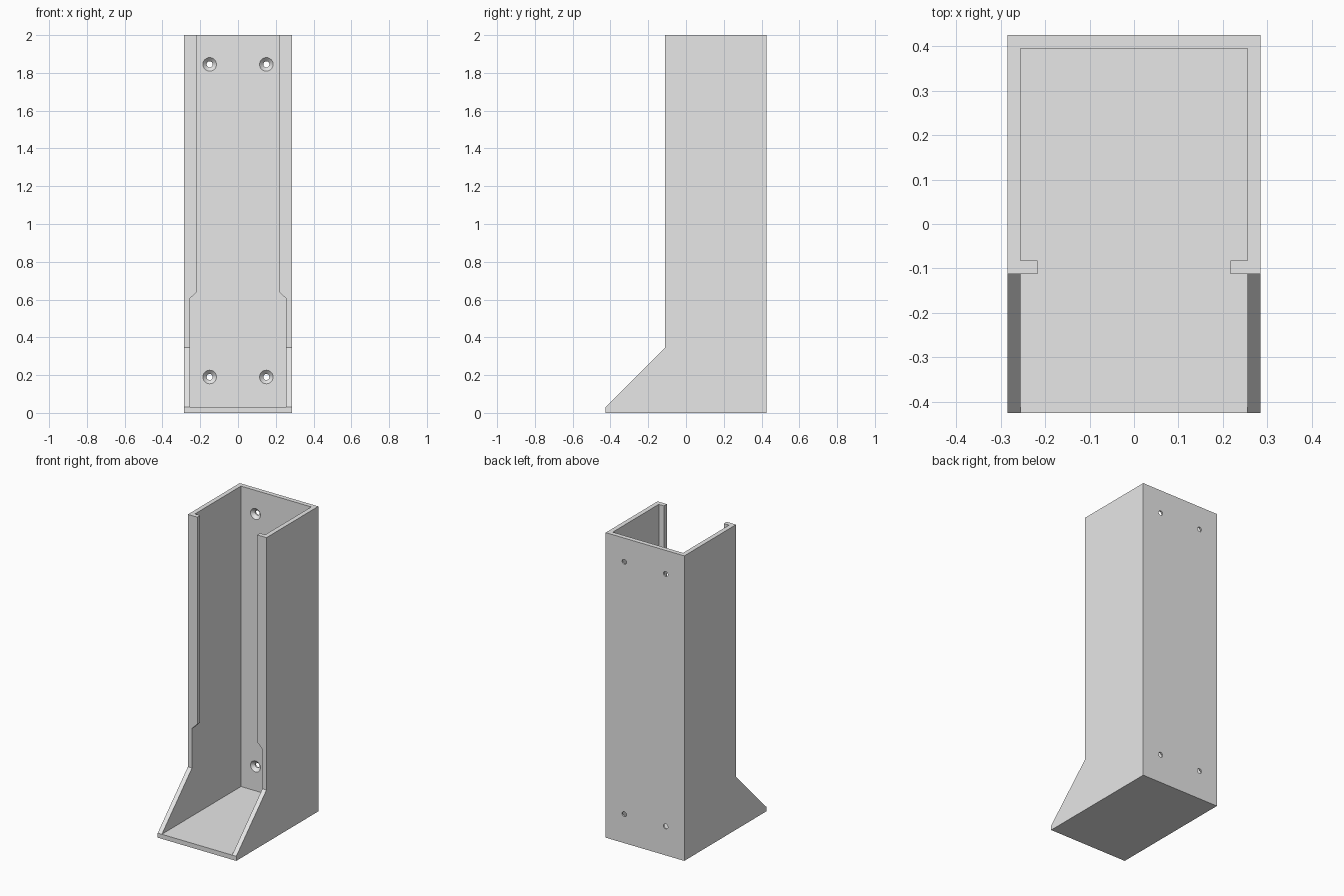
import bpy, bmesh
from mathutils import Vector, Matrix

cube = bpy.data.objects.get("Cube")
if cube:
    bpy.data.objects.remove(cube, do_unlink=True)

HALF_W, DEPTH, TOP = 0.285, 0.425, 2.0
WALL = 0.03
INNER_W, INNER_BACK = HALF_W - WALL, DEPTH - WALL
LIP_FRONT, LIP_X = -0.112, 0.217

grey = bpy.data.materials.new("plain grey")
grey.use_nodes = True
colour = (0.8, 0.8, 0.8, 1)
grey.diffuse_color = colour
grey.node_tree.nodes["Principled BSDF"].inputs["Base Color"].default_value = colour


def finish(name, bm):
    bmesh.ops.recalc_face_normals(bm, faces=bm.faces)
    mesh = bpy.data.meshes.new(name)
    bm.to_mesh(mesh)
    bm.free()
    mesh.materials.append(grey)
    obj = bpy.data.objects.new(name, mesh)
    bpy.context.collection.objects.link(obj)
    return obj


def prism(name, points, sweep):
    """Extrude a closed outline along the sweep vector."""
    bm = bmesh.new()
    face = bm.faces.new([bm.verts.new(p) for p in points])
    out = bmesh.ops.extrude_face_region(bm, geom=[face], use_keep_orig=True)
    verts = [g for g in out["geom"] if isinstance(g, bmesh.types.BMVert)]
    bmesh.ops.translate(bm, verts=verts, vec=Vector(sweep))
    return finish(name, bm)


def screw_hole(x, z):
    """Countersunk hole, wide on the inside of the back wall."""
    bm = bmesh.new()
    rings = []
    for y, r in ((INNER_BACK - 0.01, 0.036), (INNER_BACK, 0.036),
                 (INNER_BACK + 0.02, 0.016), (DEPTH + 0.02, 0.016)):
        mat = Matrix.Translation((x, y, z)) @ Matrix.Rotation(1.5707963, 4, "X")
        rings.append(bmesh.ops.create_circle(bm, segments=32, radius=r, matrix=mat)["verts"])
    for a, b in zip(rings, rings[1:]):
        for i in range(32):
            j = (i + 1) % 32
            bm.faces.new((a[i], a[j], b[j], b[i]))
    bm.faces.new(rings[0])
    bm.faces.new(rings[-1])
    return finish("hole_cutter", bm)


def cut(target, cutter):
    cutter.hide_render = True
    mod = target.modifiers.new("cut", "BOOLEAN")
    mod.operation, mod.solver, mod.object = "DIFFERENCE", "EXACT", cutter
    bpy.context.view_layer.objects.active = target
    bpy.ops.object.modifier_apply(modifier=mod.name)
    bpy.data.objects.remove(cutter, do_unlink=True)


# Outer body: side outline with the sloped front foot
side = [(-DEPTH, 0), (DEPTH, 0), (DEPTH, TOP), (LIP_FRONT, TOP),
        (LIP_FRONT, 0.345), (-DEPTH, WALL)]
holder = prism("dispenser_body", [(-HALF_W, y, z) for y, z in side], (2 * HALF_W, 0, 0))

# Inner cavity, open at the top
lip_back = LIP_FRONT + WALL
cavity = [(-INNER_W, lip_back), (INNER_W, lip_back), (INNER_W, INNER_BACK), (-INNER_W, INNER_BACK)]
cut(holder, prism("cavity_cutter", [(x, y, WALL) for x, y in cavity], (0, 0, TOP + 1)))

# Front opening, narrowing to the two retaining lips
half = [(INNER_W, WALL), (INNER_W, 0.605), (LIP_X, 0.642), (LIP_X, TOP + 0.1)]
opening = half + [(-x, z) for x, z in reversed(half)]
cut(holder, prism("opening_cutter", [(x, -0.6, z) for x, z in opening], (0, 0.7, 0)))

# Four screw holes in the back wall
for x in (-0.15, 0.15):
    for z in (0.19, 1.845):
        cut(holder, screw_hole(x, z))
